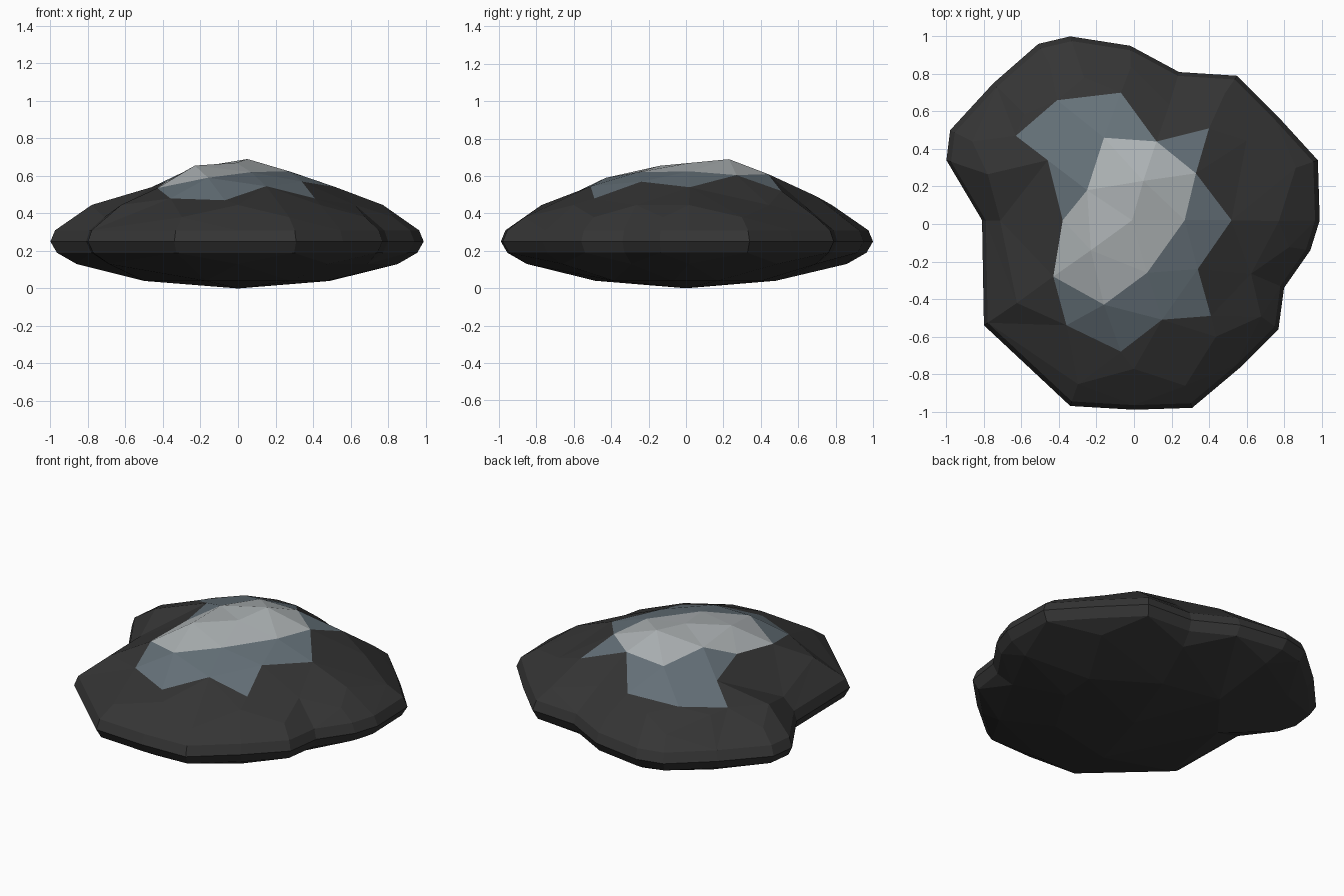
import bpy, bmesh
from mathutils import Vector
from mathutils.geometry import delaunay_2d_cdt

if "Cube" in bpy.data.objects:
    bpy.data.objects.remove(bpy.data.objects["Cube"])

# plan outline of the boulder at its widest level (z = 0.25)
RIM = [(.99, .02), (.98, .34), (.77, .57), (.55, .79), (.24, .81), (-.02, .95),
       (-.34, 1.0), (-.51, .96), (-.75, .75), (-.98, .50), (-1.0, .34), (-.81, .02),
       (-.80, -.54), (-.34, -.97), (0, -.99), (.31, -.98), (.56, -.77), (.77, -.56),
       (.80, -.34), (.94, -.14)]
# pale summit patch, blue-grey band around it, and the summit points
PALE = [(-.16, .46, .60), (.12, .44, .61), (.33, .27, .605), (.27, .02, .625),
        (.07, -.26, .62), (-.16, -.43, .59), (-.43, -.28, .535), (-.38, .02, .57),
        (-.25, .18, .64)]
BLUE = [(-.63, .47, .46), (-.41, .66, .48), (-.07, .70, .49), (.12, .44, .61),
        (.40, .51, .52), (.33, .27, .605), (.52, .02, .54), (.34, -.24, .57),
        (.41, -.49, .48), (.15, -.51, .545), (-.07, -.68, .47), (-.36, -.54, .48),
        (-.43, -.28, .535), (-.38, .02, .57), (-.46, .34, .54)]
PEAKS = [(.05, .23, .69), (-.01, .02, .67), (-.23, -.14, .655)]


def ring(scale, z, start=0, step=1):
    return [(x * scale, y * scale, z) for x, y in RIM[start::step]]


def inside(p, poly):
    hit = False
    for a, b in zip(poly, poly[1:] + poly[:1]):
        if (a[1] > p.y) != (b[1] > p.y):
            if p.x < a[0] + (p.y - a[1]) * (b[0] - a[0]) / (b[1] - a[1]):
                hit = not hit
    return hit


def add_shell(bm, loops, points, flip):
    """Triangulate a height field: loops keep their edges, points are free."""
    verts, index, edges = [], {}, []

    def add(p):
        key = (round(p[0], 4), round(p[1], 4))
        if key not in index:
            index[key] = len(verts)
            verts.append(p)
        return index[key]

    for loop in loops:
        ids = [add(p) for p in loop]
        for e in zip(ids, ids[1:] + ids[:1]):
            if e not in edges and e[::-1] not in edges:
                edges.append(e)
    for p in points:
        add(p)
    co, _, faces, origin, _, _ = delaunay_2d_cdt(
        [Vector(p[:2]) for p in verts], edges, [], 1, 1e-5)
    made = [bm.verts.new((c.x, c.y, verts[o[0]][2] if o else .45))
            for c, o in zip(co, origin)]
    for f in faces:
        face = bm.faces.new([made[i] for i in (f[::-1] if flip else f)])
        mid = face.calc_center_median()
        if not flip:
            face.material_index = 2 if inside(mid, PALE) else int(inside(mid, BLUE))


bm = bmesh.new()
# domed top
add_shell(bm, [ring(1, .25), ring(.975, .31), BLUE, PALE],
          ring(.88, .38, 1, 2) + ring(.78, .445, 0, 2) + PEAKS, False)
# shallow underside
add_shell(bm, [ring(1, .25), ring(.965, .19)],
          ring(.86, .13, 0, 2) + ring(.5, .04, 1, 3) + [(0, 0, 0)], True)
bmesh.ops.remove_doubles(bm, verts=bm.verts, dist=.001)
bmesh.ops.recalc_face_normals(bm, faces=bm.faces)

mesh = bpy.data.meshes.new("boulder")
bm.to_mesh(mesh)
bm.free()
for name, colour in (("dark_stone", (.035, .035, .035, 1)),
                     ("blue_grey_stone", (.13, .165, .19, 1)),
                     ("pale_stone", (.42, .45, .46, 1))):
    mat = bpy.data.materials.new(name)
    mat.diffuse_color = colour
    mat.use_nodes = True
    mat.node_tree.nodes["Principled BSDF"].inputs["Base Color"].default_value = mat.diffuse_color
    mesh.materials.append(mat)
bpy.context.collection.objects.link(bpy.data.objects.new("boulder", mesh))
